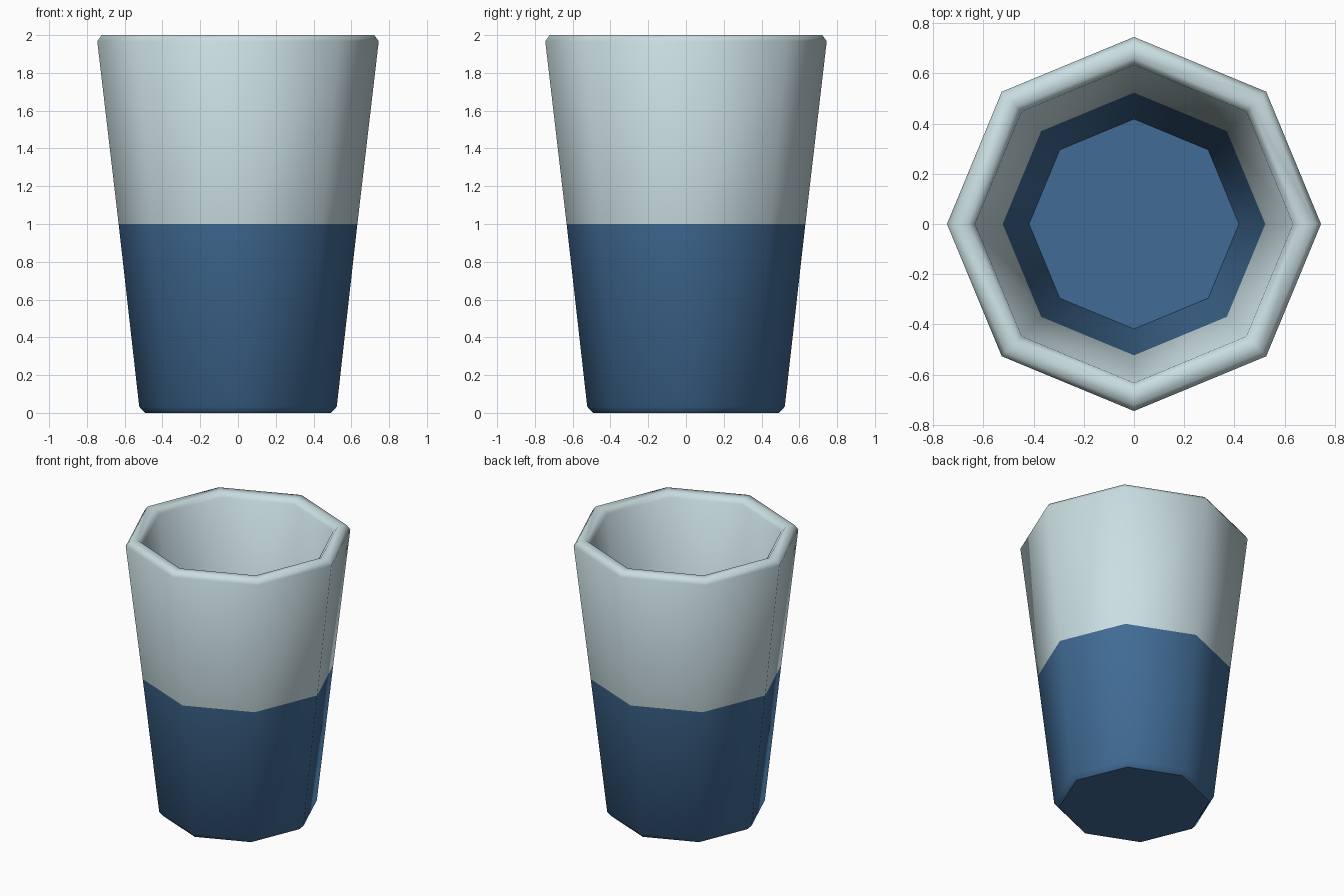
import bpy, bmesh, math

if "Cube" in bpy.data.objects:
    bpy.data.objects.remove(bpy.data.objects["Cube"])

SIDES = 8


def material(name, rgb):
    m = bpy.data.materials.new(name)
    m.diffuse_color = (*rgb, 1.0)
    m.use_nodes = True
    m.node_tree.nodes["Principled BSDF"].inputs["Base Color"].default_value = m.diffuse_color
    return m


# (radius, height) profile: bottom edge, outer wall, bevelled rim, inner wall, floor
profile = [(0.493, 0.0), (0.523, 0.033), (0.632, 1.0), (0.745, 1.967),
           (0.722, 2.0), (0.662, 2.0), (0.633, 1.967), (0.523, 1.0), (0.418, 0.085)]

# Eight-sided cup: spin the profile into rings of faces
bm = bmesh.new()
rings = []
for r, z in profile:
    rings.append([bm.verts.new((r * math.cos(a), r * math.sin(a), z))
                  for a in (math.tau * i / SIDES for i in range(SIDES))])
for low, high in zip(rings, rings[1:]):
    for i in range(SIDES):
        j = (i + 1) % SIDES
        bm.faces.new((low[i], low[j], high[j], high[i]))
base = bm.faces.new(rings[0][::-1])
floor = bm.faces.new(rings[-1])
bm.normal_update()

# Lower half blue, upper half pale; smooth except at the base and floor creases
for f in bm.faces:
    f.smooth = True
    f.material_index = 0 if f.calc_center_median().z < 1.0 else 1
for e in list(base.edges) + list(floor.edges):
    e.smooth = False

mesh = bpy.data.meshes.new("cup")
bm.to_mesh(mesh)
bm.free()
mesh.materials.append(material("blue", (0.052, 0.148, 0.300)))
mesh.materials.append(material("pale grey blue", (0.59, 0.73, 0.76)))
cup = bpy.data.objects.new("cup", mesh)
bpy.context.collection.objects.link(cup)
